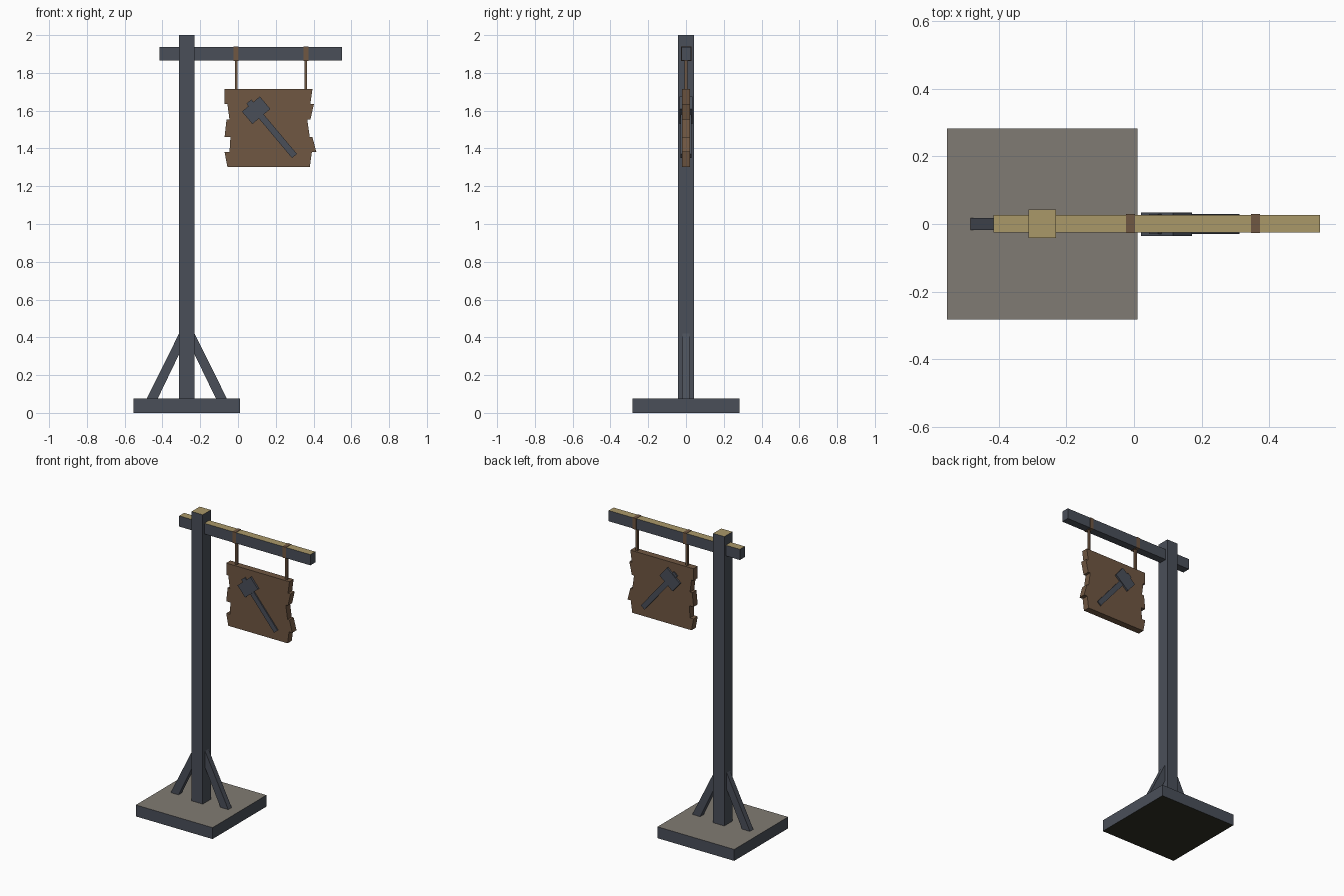
import bpy, bmesh, math
from mathutils import Matrix, Vector

if "Cube" in bpy.data.objects:
    bpy.data.objects.remove(bpy.data.objects["Cube"])


def mat(name, r, g, b):
    lin = lambda c: ((c / 255 + 0.055) / 1.055) ** 2.4 if c > 10 else c / 255 / 12.92
    m = bpy.data.materials.new(name)
    m.diffuse_color = (lin(r), lin(g), lin(b), 1)
    m.use_nodes = True
    m.node_tree.nodes["Principled BSDF"].inputs["Base Color"].default_value = m.diffuse_color
    return m


SLATE = mat("dark slate", 74, 79, 89)
TAN = mat("pale tan wood", 170, 152, 105)
STONE = mat("grey brown", 128, 123, 115)
BROWN = mat("brown wood", 112, 87, 66)
UNDER = mat("dark olive", 48, 48, 38)


def finish(name, bm, side, top=None, bottom=None):
    """Make the object; upward and downward faces may get their own colour."""
    bmesh.ops.recalc_face_normals(bm, faces=bm.faces)
    bm.normal_update()
    mats = [side, top or side, bottom or side]
    for f in bm.faces:
        f.material_index = 1 if f.normal.z > 0.99 else 2 if f.normal.z < -0.99 else 0
    me = bpy.data.meshes.new(name)
    bm.to_mesh(me)
    bm.free()
    for m in mats:
        me.materials.append(m)
    ob = bpy.data.objects.new(name, me)
    bpy.context.collection.objects.link(ob)
    return ob


def box(name, x, y, z, *mats, matrix=Matrix()):
    """Box from (min, max) ranges, optionally transformed."""
    bm = bmesh.new()
    bmesh.ops.create_cube(bm, size=1)
    for v in bm.verts:
        v.co = Vector([(r[0] + r[1]) / 2 + c * (r[1] - r[0]) for c, r in zip(v.co, (x, y, z))])
    bm.transform(matrix)
    return finish(name, bm, *mats)


def prism(name, pts, half, *mats):
    """Front outline (x, z) extruded through y."""
    bm = bmesh.new()
    f = bm.faces.new([bm.verts.new((x, -half, z)) for x, z in pts])
    ext = bmesh.ops.extrude_face_region(bm, geom=[f])["geom"]
    bmesh.ops.translate(bm, vec=(0, 2 * half, 0),
                        verts=[v for v in ext if isinstance(v, bmesh.types.BMVert)])
    return finish(name, bm, *mats)


# base, post and crossbeam
PX = -0.271
box("base", (PX - 0.282, PX + 0.282), (-0.283, 0.283), (0, 0.076), SLATE, STONE, UNDER)
box("post", (PX - 0.041, PX + 0.041), (-0.042, 0.043), (0.07, 2.0), SLATE, TAN)
box("crossbeam", (-0.415, 0.55), (-0.025, 0.027), (1.866, 1.937), SLATE, TAN)

# diagonal braces either side of the post
for s, side in ((-1, "left"), (1, "right")):
    prism(side + "_brace", [(PX + s * a, z) for a, z in
          ((0.213, 0.074), (0.155, 0.074), (0.041, 0.31), (0.03, 0.333), (0.03, 0.442), (0.041, 0.42))],
          0.018, SLATE)

# ropes hanging the sign, with a band round the beam
for x, side in ((-0.010, "left"), (0.359, "right")):
    box(side + "_rope_band", (x - 0.013, x + 0.013), (-0.027, 0.029), (1.864, 1.939), BROWN)
    box(side + "_rope", (x - 0.007, x + 0.007), (-0.007, 0.007), (1.70, 1.87), BROWN)

# ragged plank sign: each row gives z, then left and right edges at its top and bottom
zs = (1.714, 1.635, 1.552, 1.460, 1.380, 1.301)
left = ((-0.071, -0.071), (-0.056, -0.045), (-0.061, -0.071), (-0.040, -0.045), (-0.071, -0.056))
right = ((0.394, 0.383), (0.402, 0.383), (0.367, 0.380), (0.394, 0.415), (0.391, 0.380))
outline = []
for i, (a, b) in enumerate(right):
    outline += [(a, zs[i]), (b, zs[i + 1])]
for i in reversed(range(5)):
    a, b = left[i]
    outline += [(b, zs[i + 1]), (a, zs[i])]
prism("sign_board", outline, 0.022, BROWN)

# hammer emblem through the board: local x runs along the handle from the head
M = Matrix.Translation((0.096, 0, 1.602)) @ Matrix.Rotation(math.radians(50), 4, 'Y')
box("hammer_head", (-0.043, 0.043), (-0.035, 0.034), (-0.062, 0.062), SLATE, matrix=M)
box("hammer_handle", (-0.060, 0.316), (-0.030, 0.029), (-0.017, 0.017), SLATE, matrix=M)
